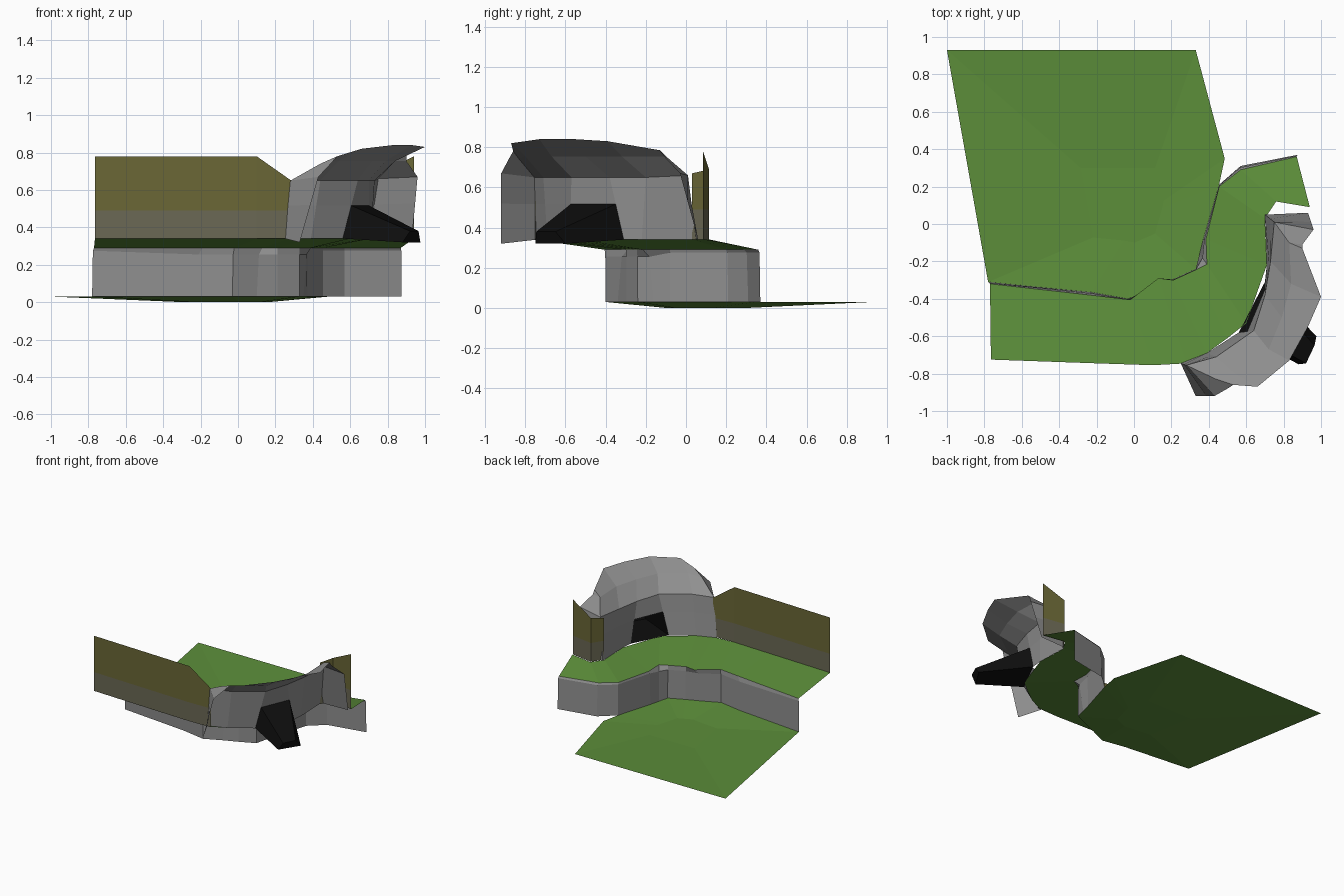
import bpy
from mathutils import Vector

if "Cube" in bpy.data.objects:
    bpy.data.objects.remove(bpy.data.objects["Cube"])


def material(name, r, g, b):
    lin = [((c / 255 + 0.055) / 1.055) ** 2.4 for c in (r, g, b)]
    m = bpy.data.materials.new(name)
    m.diffuse_color = (*lin, 1)
    m.use_nodes = True
    m.node_tree.nodes["Principled BSDF"].inputs["Base Color"].default_value = m.diffuse_color
    return m


GRASS = material("grass green", 92, 142, 58)
ROCK = material("rock grey", 143, 143, 143)
HEDGE = material("hedge olive", 106, 103, 54)
HEDGE_LOW = material("hedge base olive grey", 106, 104, 84)
BLACK = material("cave black", 14, 14, 14)


def build(name, verts, faces, mats, rule=None):
    me = bpy.data.meshes.new(name)
    me.from_pydata([tuple(v) for v in verts], [], faces)
    for m in mats:
        me.materials.append(m)
    if rule:
        for p in me.polygons:
            p.material_index = rule(p)
    me.update()
    ob = bpy.data.objects.new(name, me)
    bpy.context.collection.objects.link(ob)
    return ob


def strip(name, rows, mats, flip=False, skip=(), closed=False, rule=None):
    """Sheet of quads through equally long rows of points."""
    n = len(rows[0])
    verts = [Vector(p) for row in rows for p in row]
    faces = []
    for r in range(len(rows) - 1):
        for c in range(n if closed else n - 1):
            if (r, c) in skip:
                continue
            d = (c + 1) % n
            f = [r * n + c, r * n + d, (r + 1) * n + d, (r + 1) * n + c]
            faces.append(f[::-1] if flip else f)
    if closed:  # cap the last loop
        faces.append([(len(rows) - 1) * n + c for c in range(n)])
    return build(name, verts, faces, mats, rule)


def at_z(points, z):
    return [Vector((x, y, z)) for x, y in points]


# Plan outlines: cliff foot, cliff rim and outer edge of the upper terrace
foot = [(-.78, -.31), (-.225, -.365), (-.03, -.40), (.10, -.34), (.21, -.295), (.33, -.24),
        (.35, -.16), (.37, -.08), (.455, .21), (.57, .31), (.875, .37)]
rim = [(-.77, -.32), (-.19, -.385), (-.02, -.405), (.13, -.29), (.21, -.30), (.33, -.245),
       (.39, -.215), (.385, -.08), (.455, .20), (.57, .29), (.87, .36)]
outer = [(-.765, -.725), (-.2, -.745), (.10, -.755), (.28, -.745), (.39, -.69), (.50, -.61),
         (.60, -.53), (.71, -.22), (.70, .03), (.76, .12), (.94, .09)]

# Lower meadow: rim slightly raised, sunken middle
edge = at_z(foot[:9] + [(.485, .35), (.33, .93), (-1, .93)], .03)
middle = Vector((.02, .03, 0))
inner = [middle.lerp(p, .3) * Vector((1, 1, 0)).x for p in edge]
for p in inner:
    p.z = 0
strip("lower_meadow", [edge, inner], [GRASS], closed=True)

# Upper terrace
strip("upper_terrace", [at_z(outer, .34), at_z(rim, .29)], [GRASS])

# Cliff between both levels, with a small broken lip
low, top = at_z(foot, .03), at_z(rim, .29)
lip = []
for i, (a, b) in enumerate(zip(low, top)):
    p = a.lerp(b, .4)
    p.z = .255 if 0 < i < 7 else .275
    lip.append(p)
strip("cliff", [low, lip, top], [ROCK], flip=True)


# Hedge walls, greyer near the ground
def hedge(name, points, tops):
    rows = [at_z(points, .34), at_z(points, .49),
            [(x, y, z) for (x, y), z in zip(points, tops)]]
    strip(name, rows, [HEDGE, HEDGE_LOW], flip=True,
          rule=lambda p: 1 if p.center.z < .48 else 0)


hedge("long_hedge", [(-.765, -.725), (.10, -.755), (.285, -.75)], [.78, .78, .65])
hedge("short_hedge", [(.705, .03), (.76, .115), (.94, .085)], [.67, .69, .78])

# Rock wall: columns of foot, middle, shoulder and crest points
columns = [
    [(.33, -.92, .32), (.43, -.92, .67), (.50, -.88, .745), (.53, -.86, .78)],
    [(.25, -.745, .34), (.28, -.755, .65), (.44, -.83, .74), (.53, -.86, .78)],
    [(.39, -.69, .34), (.44, -.71, .65), (.54, -.80, .755), (.66, -.87, .82)],
    [(.56, -.58, .34), (.64, -.57, .65), (.72, -.67, .755), (.83, -.73, .84)],
    [(.70, -.31, .34), (.70, -.38, .65), (.79, -.50, .755), (.93, -.55, .84)],
    [(.71, -.22, .34), (.73, -.20, .65), (.84, -.32, .755), (1.0, -.39, .83)],
    [(.70, .05, .34), (.75, .01, .66), (.83, -.10, .755), (.90, -.13, .785)],
    [(.93, .06, .34), (.96, -.03, .67), (.90, -.11, .755), (.90, -.13, .785)],
]
rows = [[Vector(col[k]) for col in columns] for k in range(4)]
rows.insert(1, [a.lerp(b, .57) for a, b in zip(rows[0], rows[1])])
strip("rock_wall", rows, [ROCK], flip=True, skip={(0, 3)})

# Cave tunnel behind the opening left in the rock wall
mouth = [rows[0][3], rows[1][3], rows[1][4], rows[0][4]]
end = [(.88, -.75, .32), (.92, -.745, .38), (.965, -.65, .38), (.975, -.60, .32)]
strip("cave_tunnel", [mouth, end], [BLACK], closed=True)
